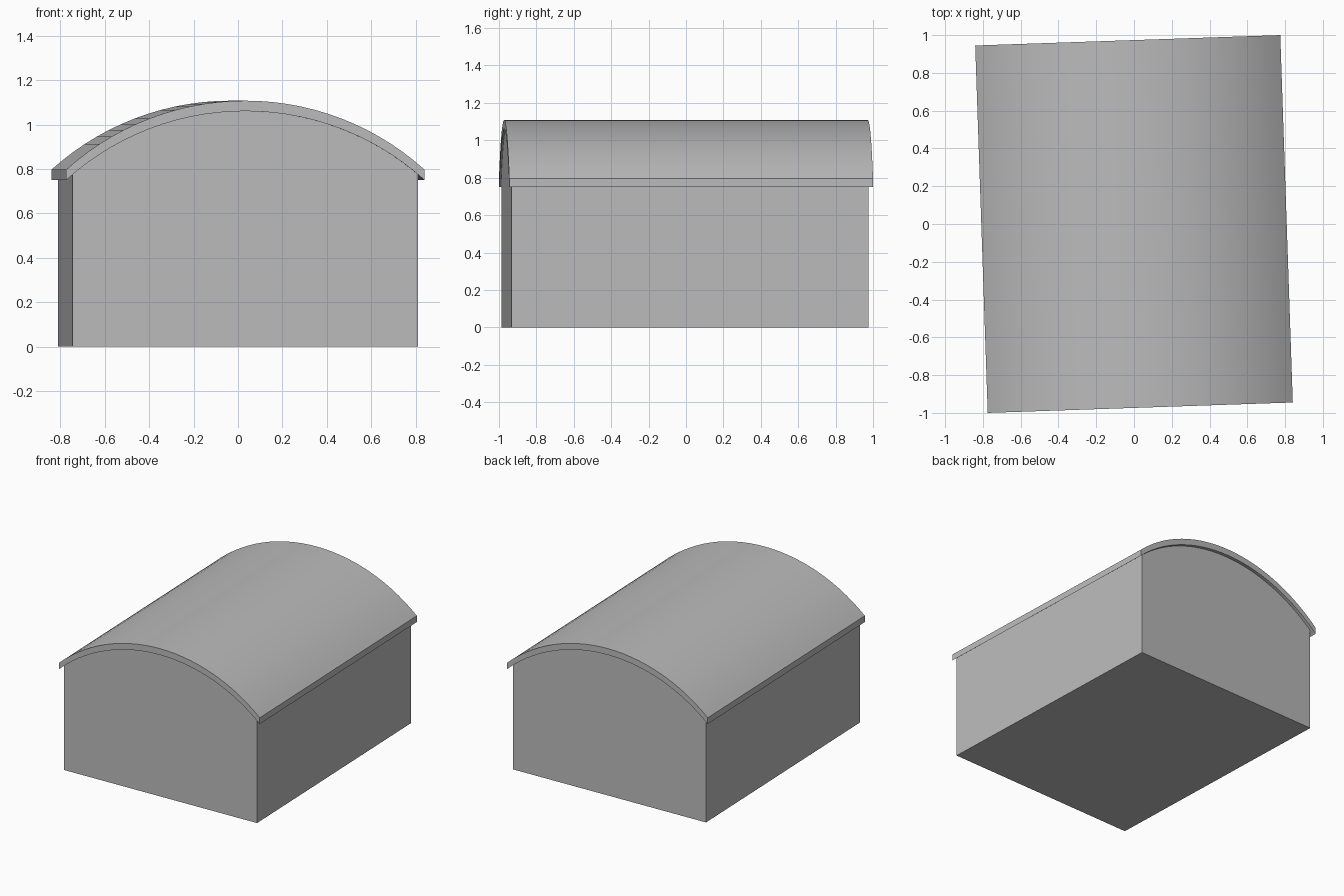
import bpy, bmesh, math

cube = bpy.data.objects.get("Cube")
if cube:
    bpy.data.objects.remove(cube, do_unlink=True)

TURN = math.radians(1.95)   # slight turn of the whole building
RADIUS = 1.205              # vault radius
TOP = 1.108                 # ridge height
THICK = 0.047               # roof thickness
SEGMENTS = 28

grey = bpy.data.materials.new("plain grey")
grey.use_nodes = True
colour = (0.5, 0.5, 0.5, 1)
grey.diffuse_color = colour
grey.node_tree.nodes["Principled BSDF"].inputs["Base Color"].default_value = colour


def arc(half_width, crown):
    """Vault curve from -x to +x with its highest point at crown."""
    end = math.asin(half_width / RADIUS)
    angles = [end * (2 * i / SEGMENTS - 1) for i in range(SEGMENTS + 1)]
    return [(RADIUS * math.sin(a), crown - RADIUS + RADIUS * math.cos(a)) for a in angles]


def extrude_profile(name, outline, front, back, quads=False):
    """Extrude an xz outline along y; quads splits the end caps of a shell."""
    bm = bmesh.new()
    a = [bm.verts.new((x, front, z)) for x, z in outline]
    b = [bm.verts.new((x, back, z)) for x, z in outline]
    n = len(outline)
    for i in range(n):
        j = (i + 1) % n
        bm.faces.new((a[i], a[j], b[j], b[i]))
    for ring in (a, b):
        if quads:
            for i in range(n // 2 - 1):
                bm.faces.new((ring[i], ring[i + 1], ring[n - 2 - i], ring[n - 1 - i]))
        else:
            bm.faces.new(ring)
    bmesh.ops.recalc_face_normals(bm, faces=bm.faces)
    mesh = bpy.data.meshes.new(name)
    bm.to_mesh(mesh)
    bm.free()
    mesh.materials.append(grey)
    obj = bpy.data.objects.new(name, mesh)
    bpy.context.collection.objects.link(obj)
    obj.rotation_euler.z = TURN
    bpy.ops.object.select_all(action='DESELECT')
    obj.select_set(True)
    bpy.context.view_layer.objects.active = obj
    bpy.ops.object.shade_smooth_by_angle(angle=math.radians(20))
    return obj


# Walls: solid block with rounded gables, tucked just into the roof
half = 0.779
wall_outline = [(half, 0), (-half, 0)] + arc(half, TOP - THICK + 0.005)
extrude_profile("walls", wall_outline, -0.961, 0.949)

# Roof: curved shell overhanging all four sides
upper = arc(0.808, TOP)
lower = [(x, z - THICK) for x, z in reversed(upper)]
extrude_profile("vaulted_roof", upper + lower, -0.973, 0.973, quads=True)
